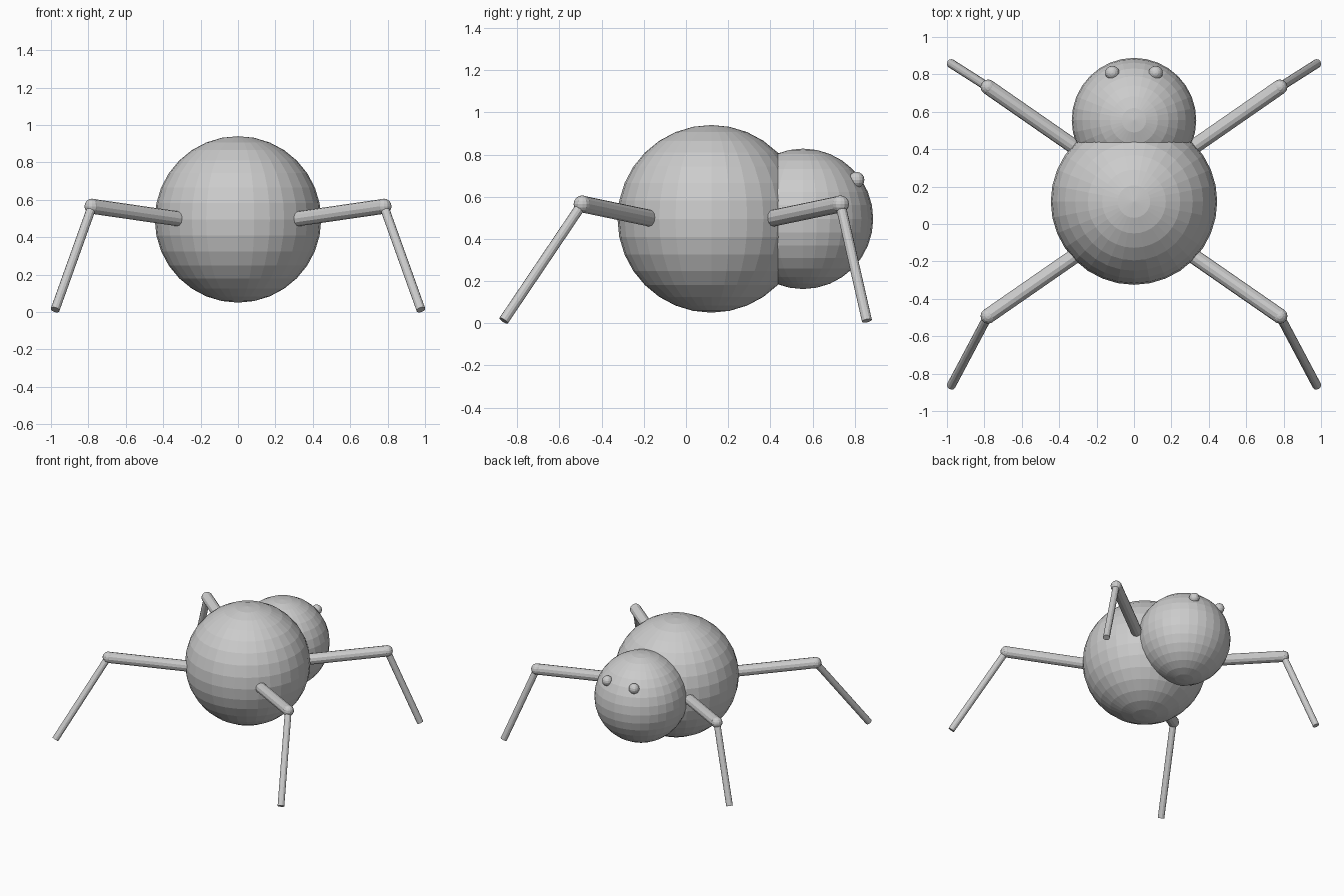
import bpy
from mathutils import Vector

cube = bpy.data.objects.get("Cube")
if cube:
    bpy.data.objects.remove(cube, do_unlink=True)

# Single plain grey
grey = bpy.data.materials.new("plain_grey")
grey.use_nodes = True
colour = (0.6, 0.6, 0.6, 1)
grey.diffuse_color = colour
grey.node_tree.nodes["Principled BSDF"].inputs["Base Color"].default_value = colour


def finish(name):
    obj = bpy.context.object
    obj.name = name
    obj.data.materials.append(grey)
    return obj


def ball(name, centre, radius, segments=32, rings=16):
    bpy.ops.mesh.primitive_uv_sphere_add(
        segments=segments, ring_count=rings, radius=radius, location=centre)
    return finish(name)


def rod(name, start, end, radius):
    start, end = Vector(start), Vector(end)
    axis = end - start
    bpy.ops.mesh.primitive_cylinder_add(
        vertices=12, radius=radius, depth=axis.length, location=(start + end) / 2)
    obj = finish(name)
    obj.rotation_euler = axis.to_track_quat('Z', 'Y').to_euler()
    return obj


# Round body and head
ball("body", (0, 0.12, 0.495), 0.445)
ball("head", (0, 0.555, 0.495), 0.333)

for side, s in (("left", 1), ("right", -1)):
    # Eyes
    ball(f"{side}_eye", (s * 0.116, 0.808, 0.68), 0.038, 16, 8)

    # Jointed legs: hip inside the body, raised knee, foot on the ground
    for end, hip_y, knee_y, foot_y in (("front", -0.09, -0.492, -0.865),
                                       ("rear", 0.33, 0.732, 0.858)):
        knee = (s * 0.78, knee_y, 0.565)
        rod(f"{side}_{end}_upper_leg", (s * 0.2, hip_y, 0.481), knee, 0.04)
        ball(f"{side}_{end}_knee", knee, 0.041, 12, 8)
        rod(f"{side}_{end}_lower_leg", knee, (s * 0.978, foot_y, 0.012), 0.024)
